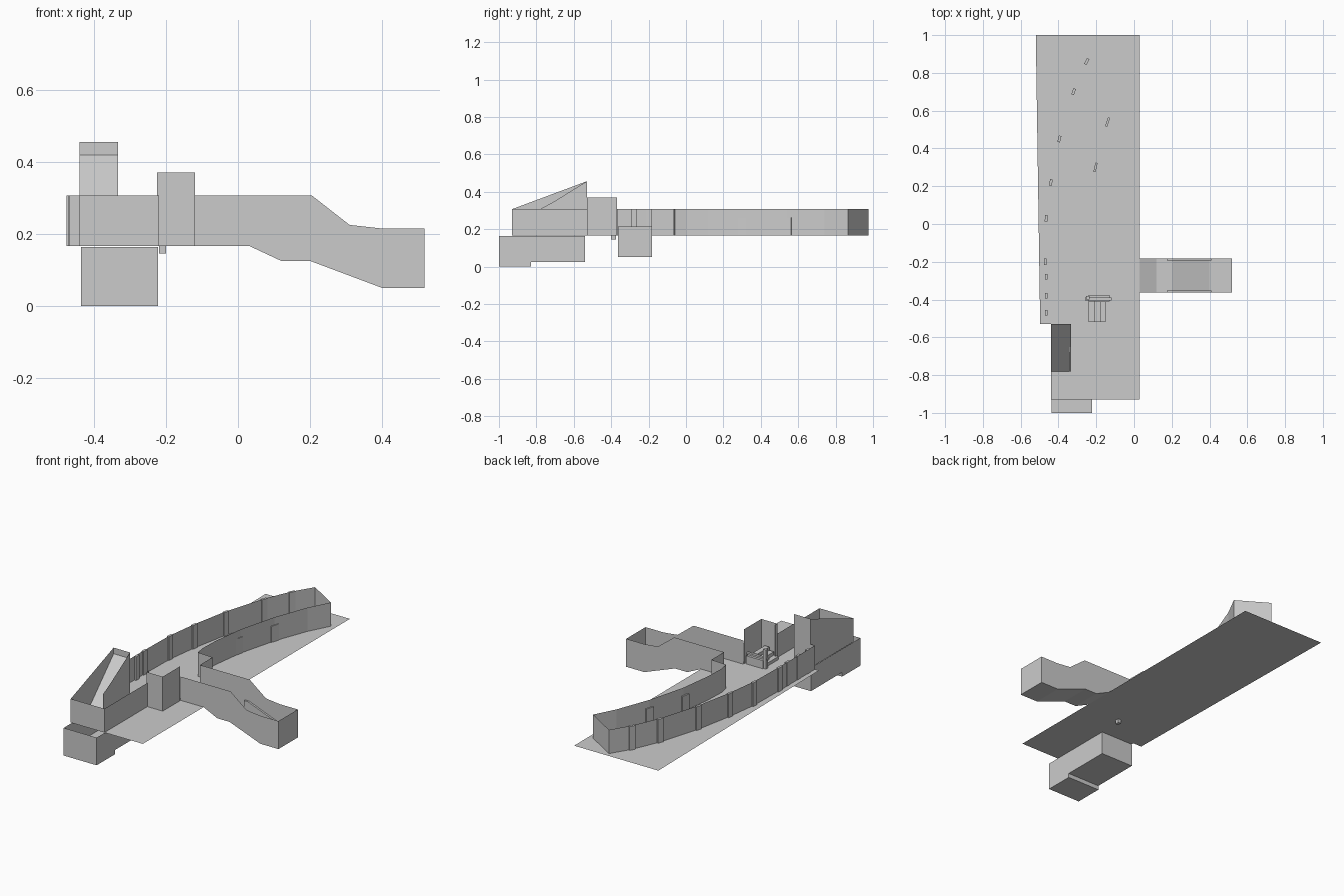
import bpy, bmesh, math
from mathutils import Vector

if "Cube" in bpy.data.objects:
    bpy.data.objects.remove(bpy.data.objects["Cube"])

F, T = 0.167, 0.307   # main floor and wall-top heights


def mesh(name, verts, faces):
    me = bpy.data.meshes.new(name)
    me.from_pydata(verts, [], faces)
    ob = bpy.data.objects.new(name, me)
    bpy.context.collection.objects.link(ob)
    return ob


def ribbon(name, path, z0=F, z1=T):
    """Thin vertical wall following a plan path."""
    n = len(path)
    v = [(x, y, z0) for x, y in path] + [(x, y, z1) for x, y in path]
    return mesh(name, v, [(i, i + 1, n + i + 1, n + i) for i in range(n - 1)])


def sweep_x(name, x0, x1, profile):
    """Strip surface from a y-z profile."""
    n = len(profile)
    v = [(x0, y, z) for y, z in profile] + [(x1, y, z) for y, z in profile]
    return mesh(name, v, [(i, i + 1, n + i + 1, n + i) for i in range(n - 1)])


def panel(name, axis, at, outline):
    """Flat polygon at a constant x or y."""
    v = [(at, a, z) if axis == 'x' else (a, at, z) for a, z in outline]
    return mesh(name, v, [tuple(range(len(v)))])


def box(name, lo, hi, pivot_angle=0.0):
    c = [(a + b) / 2 for a, b in zip(lo, hi)]
    h = [(b - a) / 2 for a, b in zip(lo, hi)]
    v = [(sx * h[0], sy * h[1], sz * h[2])
         for sx in (-1, 1) for sy in (-1, 1) for sz in (-1, 1)]
    ob = mesh(name, v, [(0, 1, 3, 2), (4, 6, 7, 5), (0, 4, 5, 1),
                        (2, 3, 7, 6), (0, 2, 6, 4), (1, 5, 7, 3)])
    ob.location = c
    ob.rotation_euler.z = pivot_angle
    return ob


def block_at(name, x, y, length, thick, z0, z1, direction):
    """Thin upright block aligned with a wall direction."""
    return box(name, (x - length / 2, y - thick / 2, z0),
               (x + length / 2, y + thick / 2, z1),
               math.atan2(direction[1], direction[0]))


# Main floor slab
mesh("main_floor", [(x, y, F) for x, y in
     [(-.52, 1), (-.497, -.53), (-.44, -.53), (-.44, -.93), (.03, -.93), (.03, 1)]],
     [(0, 1, 2, 3, 4, 5)])

# Curved hall walls
left = [(-.44, -.93), (-.44, -.53), (-.47, -.53), (-.47, -.2), (-.465, .03),
        (-.44, .22), (-.395, .45), (-.32, .70), (-.25, .86), (-.18, .975)]
right = [(0, .865), (-.065, .74), (-.14, .54), (-.2, .31), (-.225, .12),
         (-.23, 0), (-.22, -.06), (-.12, -.065), (-.12, -.185)]
ribbon("left_wall", left)
ribbon("end_wall", [left[-1], right[0]])
ribbon("right_wall", right)
ribbon("front_wall", [(-.44, -.93), (-.22, -.93), (-.22, -.53)])

# Pilasters at the joints of the left wall
for i in range(3, len(left) - 1):
    a, b = Vector(left[i - 1]), Vector(left[i + 1])
    d = (b - a).normalized()
    block_at("left_pilaster", left[i][0], left[i][1], .035, .014, F, T, d)
for y in (-.28, -.38, -.47):
    block_at("left_pilaster", -.465, y, .03, .014, F, T, (0, 1))

# Doors on the right wall
for x, y, d in ((-.14, .54, (.07, .21)), (-.204, .30, (.05, .22))):
    block_at("right_door", x, y, .05, .012, F, .262, d)

# Tall booth with a counter
ribbon("booth_wall", [(-.225, -.53), (-.12, -.53), (-.12, -.37)], F, .37)
ribbon("booth_side", [(-.225, -.53), (-.225, -.51)], F, .37)
box("counter", (-.24, -.41, F), (-.13, -.375, .215))
box("counter_top", (-.26, -.405, .215), (-.12, -.39, .225))
for i in range(3):
    box("booth_step", (-.24 + i * .03, -.52, F), (-.21 + i * .03, -.41, .185 + i * .02))
box("booth_post", (-.255, -.40, F), (-.235, -.38, .28))
box("floor_drain", (-.22, -.40, .145), (-.2, -.375, F))

# Descending side corridor: two walls, floor and end wall
low = [(.03, F), (.12, .125), (.2, .125), (.4, .05), (.518, .05)]
high = [(.518, .215), (.4, .215), (.31, .225), (.205, T), (-.12, T)]
for y in (-.363, -.183):
    panel("corridor_wall", 'y', y, [(-.12, F)] + low + high)
n = len(low)
mesh("corridor_floor", [(x, -.363, z) for x, z in low] + [(x, -.183, z) for x, z in low],
     [(i, i + 1, n + i + 1, n + i) for i in range(n - 1)])
ribbon("corridor_end", [(.518, -.363), (.518, -.183)], .05, .215)

# Sloped bands along both corridor walls
for y0, y1 in ((-.363, -.352), (-.194, -.183)):
    band = [(.175, .135), (.2, .125), (.41, .05), (.41, .1), (.2, .18), (.175, .18)]
    k = len(band)
    v = [(x, y0, z) for x, z in band] + [(x, y1, z) for x, z in band]
    mesh("corridor_band", v, [tuple(range(k)), tuple(range(2 * k - 1, k - 1, -1))] +
         [(i, (i + 1) % k, k + (i + 1) % k, k + i) for i in range(k)])

# Rising stairwell
panel("stair_left_wall", 'x', -.44, [(-.93, T), (-.53, T), (-.53, .456)])
panel("stair_right_wall", 'x', -.333,
      [(-.78, F), (-.53, F), (-.53, .456), (-.71, .345), (-.78, T)])
ribbon("stair_back_wall", [(-.44, -.53), (-.333, -.53)], F, .456)
sweep_x("stair_ramp", -.44, -.333, [(-.78, F), (-.53, .42)])
rail = [(-.78, .19), (-.53, .37), (-.53, .385), (-.78, .205)]
for x in (-.345, -.333):
    panel("stair_rail", 'x', x, rail)
sweep_x("stair_rail_top", -.345, -.333, rail[2:])

# Lower room below the front end
base = [(-1, 0), (-.83, 0), (-.83, .025), (-.54, .025)]
sweep_x("lower_floor", -.437, -.222, base)
for x in (-.437, -.222):
    panel("lower_side_wall", 'x', x, base + [(-.54, .163), (-1, .163)])
ribbon("lower_front_wall", [(-.437, -1), (-.222, -1)], 0, .163)
ribbon("lower_back_wall", [(-.437, -.54), (-.222, -.54)], .025, .163)
box("lower_door", (-.232, -.85, .025), (-.222, -.8, .12))
